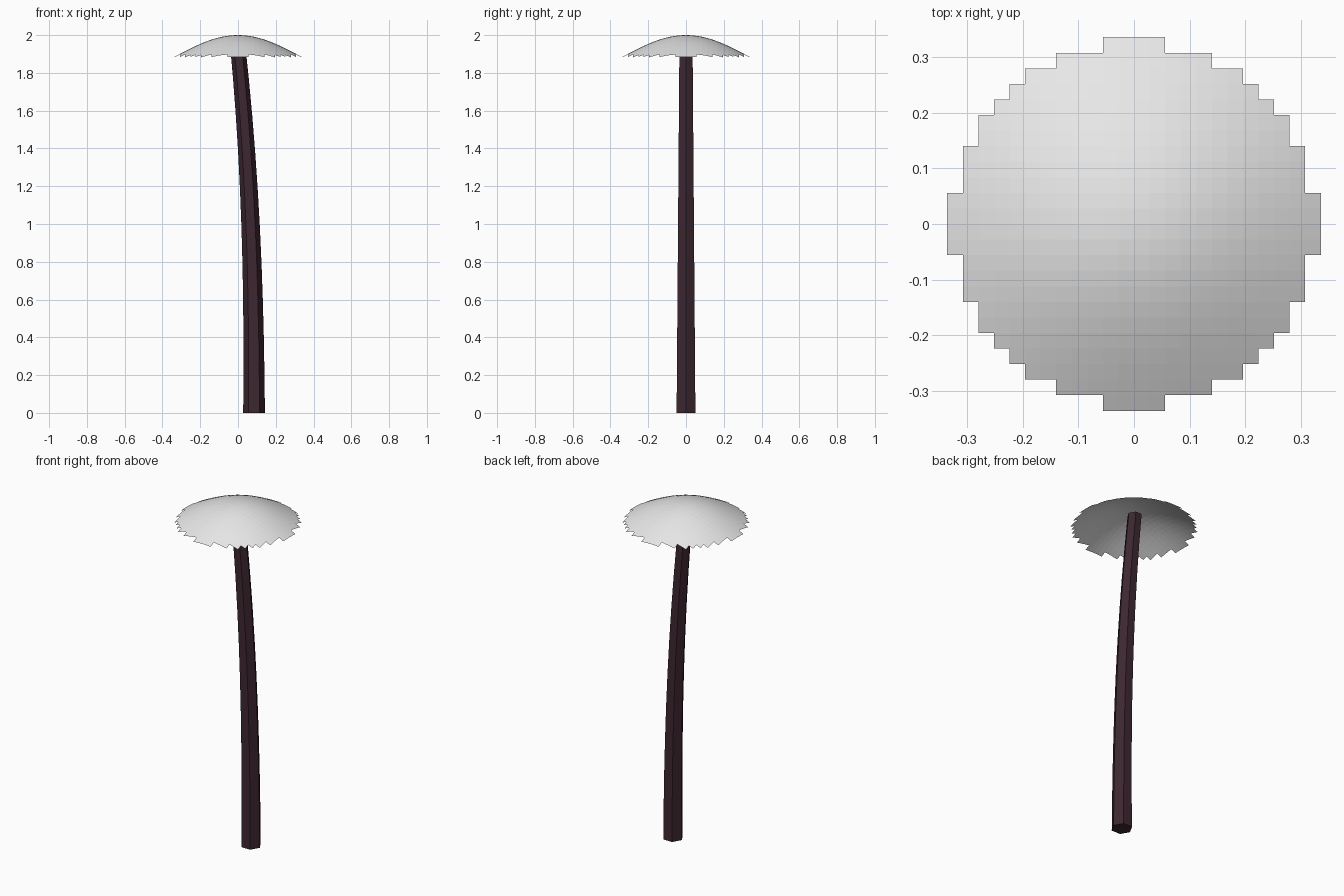
import bpy
import bmesh
from math import cos, hypot, pi
from mathutils import Matrix

cube = bpy.data.objects.get("Cube")
if cube:
    bpy.data.objects.remove(cube, do_unlink=True)


def make_material(name, color):
    mat = bpy.data.materials.new(name)
    mat.use_nodes = True
    mat.diffuse_color = color
    mat.node_tree.nodes["Principled BSDF"].inputs["Base Color"].default_value = color
    return mat


def finish(bm, name, mat):
    mesh = bpy.data.meshes.new(name)
    bm.to_mesh(mesh)
    bm.free()
    mesh.materials.append(mat)
    obj = bpy.data.objects.new(name, mesh)
    bpy.context.collection.objects.link(obj)
    return obj


pale = make_material("pale grey", (0.8, 0.8, 0.8, 1))
plum = make_material("dark plum", (0.047, 0.02, 0.03, 1))

# Cap: a square grid trimmed to a stepped disc, then domed
CELLS = 12
HALF = 0.336
cell = HALF / CELLS
bm = bmesh.new()
bmesh.ops.create_grid(bm, x_segments=2 * CELLS, y_segments=2 * CELLS, size=HALF)
outside = [f for f in bm.faces
           if max(hypot(v.co.x, v.co.y) for v in f.verts) > 12.25 * cell]
bmesh.ops.delete(bm, geom=outside, context='FACES')
for v in bm.verts:
    v.co.z = 2 - 0.1137 * (1 - cos(4.7 * hypot(v.co.x, v.co.y)))
finish(bm, "cap", pale)

# Stem: a tapered six-sided column that bends towards the cap centre
HEIGHT = 1.97
bm = bmesh.new()
bmesh.ops.create_cone(bm, cap_ends=True, segments=6, radius1=0.0575, radius2=0.04,
                      depth=HEIGHT, matrix=Matrix.Translation((0, 0, HEIGHT / 2))
                      @ Matrix.Rotation(pi / 2, 4, 'Z'))
uprights = [e for e in bm.edges if abs(e.verts[0].co.z - e.verts[1].co.z) > 1]
bmesh.ops.subdivide_edges(bm, edges=uprights, cuts=9, use_grid_fill=True)
for v in bm.verts:
    t = max(v.co.z, 0) / HEIGHT
    v.co.x += 0.085 - 0.089 * t ** 2.3
finish(bm, "stem", plum)
